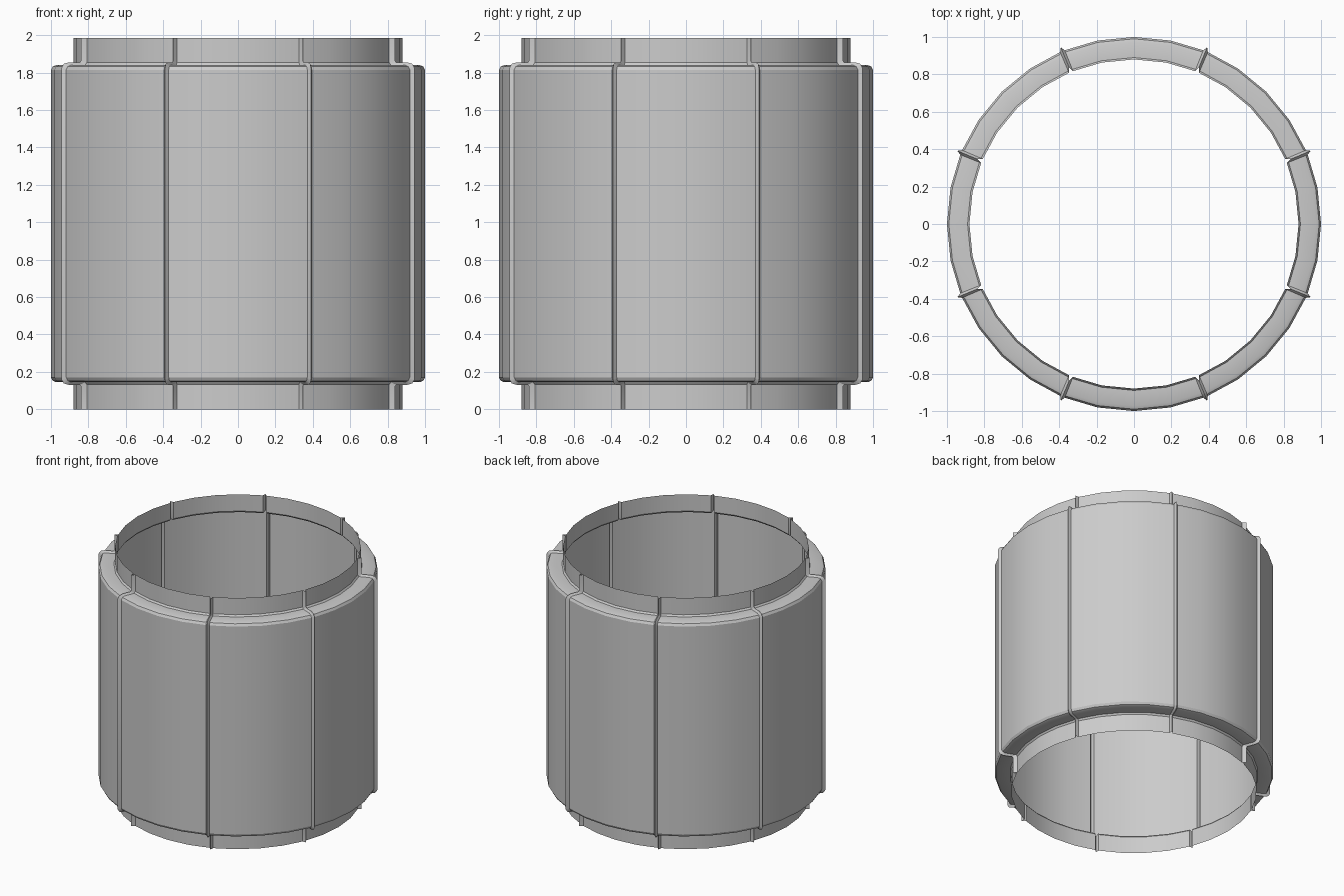
import bpy, bmesh, math

if "Cube" in bpy.data.objects:
    bpy.data.objects.remove(bpy.data.objects["Cube"])

TOP = 1.985
# Half profiles (radius, height): panel surface and the raised seam
panel_half = [(0.88, 0), (0.88, 0.132), (0.89, 0.145), (0.972, 0.145), (0.99, 0.152), (1.0, 0.17)]
seam_half = [(0.908, 0), (0.908, 0.122), (0.915, 0.13), (0.978, 0.13), (1.008, 0.138), (1.022, 0.16)]


def full(half):
    return half + [(r, TOP - z) for r, z in reversed(half)]


panel, seam = full(panel_half), full(seam_half)

# Angular stations: four flat facets per panel, a narrow V ridge at each seam
stations = []
for k in range(8):
    a = 22.5 + 45 * k
    stations += [(a - 0.75, panel), (a, seam), (a + 0.75, panel)]
    stations += [(a + 11.25 * i, panel) for i in (1, 2, 3)]

# Eight-panel open sleeve
bm = bmesh.new()
columns = []
for deg, prof in stations:
    t = math.radians(deg)
    columns.append([bm.verts.new((r * math.cos(t), r * math.sin(t), z)) for r, z in prof])
for i, a in enumerate(columns):
    b = columns[(i + 1) % len(columns)]
    for j in range(len(panel) - 1):
        bm.faces.new((a[j], b[j], b[j + 1], a[j + 1]))
bm.normal_update()

mesh = bpy.data.meshes.new("panelled_sleeve")
bm.to_mesh(mesh)
bm.free()
sleeve = bpy.data.objects.new("panelled_sleeve", mesh)
bpy.context.collection.objects.link(sleeve)
bpy.context.view_layer.objects.active = sleeve
sleeve.select_set(True)
bpy.ops.object.shade_smooth_by_angle(angle=math.radians(25))
